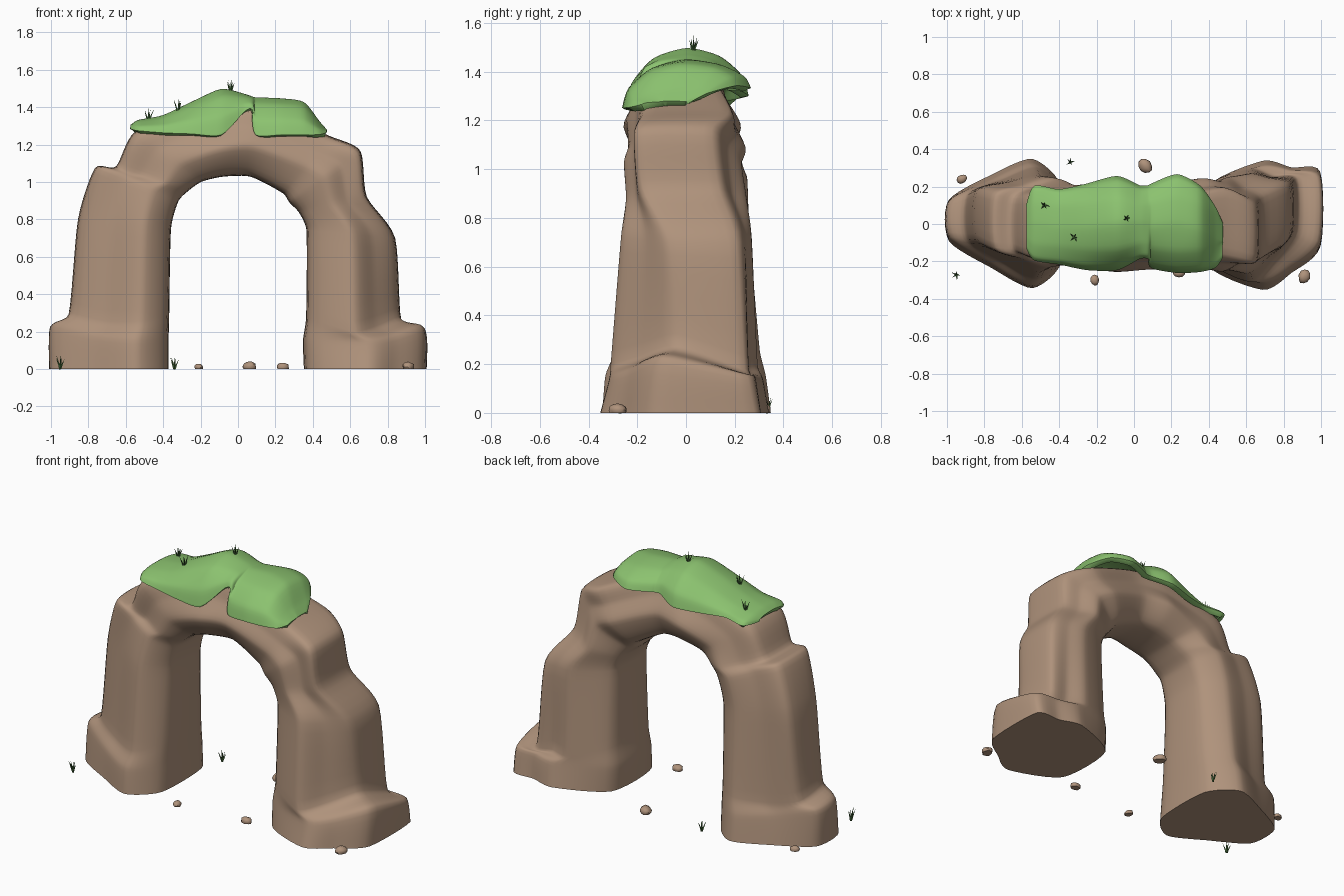
import bpy, bmesh, math, random
from mathutils import Vector, Matrix

random.seed(4)
cube = bpy.data.objects.get("Cube")
if cube:
    bpy.data.objects.remove(cube, do_unlink=True)


def material(name, colour):
    mat = bpy.data.materials.new(name)
    mat.use_nodes = True
    mat.diffuse_color = (*colour, 1)
    shader = next(n for n in mat.node_tree.nodes if n.type == 'BSDF_PRINCIPLED')
    shader.inputs["Base Color"].default_value = (*colour, 1)
    shader.inputs["Roughness"].default_value = 0.9
    return mat


ROCK = material("brown rock", (0.43, 0.29, 0.2))
MOSS = material("grass green", (0.26, 0.54, 0.16))
BLADE = material("dark green blades", (0.07, 0.17, 0.05))


def finish(name, bm, mat, sharp_angle=None):
    """Turn a bmesh into a named object, smooth up to the sharp angle."""
    mesh = bpy.data.meshes.new(name)
    bm.to_mesh(mesh)
    bm.free()
    mesh.materials.append(mat)
    if sharp_angle:
        mesh.shade_smooth()
        mesh.set_sharp_from_angle(angle=math.radians(sharp_angle))
    obj = bpy.data.objects.new(name, mesh)
    bpy.context.collection.objects.link(obj)
    return obj


def spline(points, steps, closed=False, tension=0.36):
    """Cardinal spline through the points; low tension keeps broad facets."""
    n = len(points)
    pick = (lambda i: points[i % n]) if closed else (lambda i: points[max(0, min(n - 1, i))])
    result = []
    for i in range(n if closed else n - 1):
        a, b, c, d = (pick(i + k) for k in (-1, 0, 1, 2))
        m0, m1 = (c - a) * tension, (d - b) * tension
        # keep tangents short where points lie close together
        limit = (c - b).length
        m0, m1 = (m * min(1, limit / max(m.length, 1e-6)) for m in (m0, m1))
        for s in range(steps):
            t = s / steps
            h = t * t * (3 - 2 * t)
            result.append(b.lerp(c, h) + m0 * (t * (1 - t) ** 2) - m1 * (t * t * (1 - t)))
    if not closed:
        result.append(points[-1].copy())
    return result


def loft(rings, steps, closed):
    """Skin a smooth surface over cross-sections, capping closed ones."""
    fine = [spline(r, steps, closed) for r in rings]
    columns = [spline(list(c), steps) for c in zip(*fine)]
    bm = bmesh.new()
    grid = [[bm.verts.new(p) for p in c] for c in columns]
    count = len(grid)
    for j in range(count if closed else count - 1):
        left, right = grid[j], grid[(j + 1) % count]
        for i in range(len(left) - 1):
            bm.faces.new((left[i], left[i + 1], right[i + 1], right[i]))
    if closed:
        bm.faces.new([c[0] for c in grid])
        bm.faces.new([c[-1] for c in reversed(grid)])
        bmesh.ops.recalc_face_normals(bm, faces=bm.faces)
    return bm


# Rock arch: inner x, z, outer x, z, front and back depth, front and back outer width
ARCH = [
    (-.385, 0, -.99, 0, .335, .35, .25, .35),
    (-.385, .16, -.985, .23, .325, .335, .2, .35),
    (-.38, .3, -.89, .31, .3, .3, .25, .5),
    (-.37, .75, -.84, .8, .25, .265, .35, .7),
    (-.33, .9, -.75, 1.07, .24, .25, .5, .6),
    (-.27, .96, -.64, 1.08, .22, .24, .6, .6),
    (-.2, 1.01, -.53, 1.27, .23, .21, .7, .7),
    (-.08, 1.04, -.14, 1.4, .25, .22, .4, .5),
    (.07, 1.04, .1, 1.4, .235, .19, .6, .5),
    (.25, .95, .48, 1.24, .235, .235, .7, .7),
    (.29, .9, .645, 1.16, .25, .22, .8, .45),
    (.34, .84, .68, .92, .24, .24, .7, .6),
    (.385, .74, .83, .7, .26, .275, .25, .75),
    (.385, .27, .865, .28, .3, .3, .1, .8),
    (.375, .15, .99, .235, .325, .315, .3, .8),
    (.38, 0, .995, 0, .35, .33, .35, .85),
]


def rock_ring(xi, zi, xo, zo, front, back, front_ratio, back_ratio):
    ridge = 0.38 + 0.12 * xo

    def side(depth, ratio):
        profile = [(0, 0.58), (ridge, 1), (ridge / 2 + 0.5, 0.6 + ratio * 0.35), (1, ratio)]
        points = []
        for u, width in profile:
            z = zi + (zo - zi) * u
            if z < 0.35:  # the feet slope down towards front and back
                z *= 1 - 0.55 * u * width ** 2
            wobble = random.uniform(-0.01, 0.01)
            points.append(Vector((xi + (xo - xi) * u, depth * width + wobble, z)))
        return points
    return side(-front, front_ratio) + side(back, back_ratio)[::-1]


finish("rock_arch", loft([rock_ring(*row) for row in ARCH], 6, True), ROCK, 60)

# Grass cap: x, front y, front z, top z, back y, back z
CAP = [
    (-.57, -.13, 1.28, 1.3, .1, 1.28),
    (-.53, -.19, 1.27, 1.325, .2, 1.28),
    (-.4, -.21, 1.26, 1.35, .18, 1.29),
    (-.25, -.24, 1.255, 1.42, .21, 1.29),
    (-.09, -.24, 1.25, 1.49, .25, 1.3),
    (.03, -.18, 1.37, 1.465, .2, 1.33),
    (.075, -.18, 1.385, 1.45, .2, 1.33),
    (.095, -.23, 1.25, 1.445, .21, 1.33),
    (.23, -.255, 1.25, 1.44, .26, 1.33),
    (.35, -.25, 1.25, 1.42, .2, 1.34),
    (.43, -.23, 1.25, 1.32, .09, 1.31),
    (.47, -.18, 1.26, 1.275, 0, 1.265),
]


def cap_section(x, yf, zf, top, yb, zb):
    def edge(y, z):
        return [Vector((x, y, z)), Vector((x, y * 0.9, z + (top - z) * 0.42)),
                Vector((x, y * 0.54, z + (top - z) * 0.83))]
    middle = Vector((x, (yf + yb) * 0.5, top))
    return edge(yf, zf) + [middle] + edge(yb, zb)[::-1]


cap = finish("grass_cap", loft([cap_section(*row) for row in CAP], 5, False), MOSS, 60)
shell = cap.modifiers.new("thickness", 'SOLIDIFY')
shell.thickness = 0.035
shell.offset = -0.6
rim = cap.modifiers.new("soft_rim", 'BEVEL')
rim.width = 0.01
rim.segments = 2
rim.limit_method = 'ANGLE'
rim.angle_limit = math.radians(60)

# Loose pebbles on the ground: x, y, length
PEBBLES = [(.06, .31, .085), (-.92, .24, .06), (-.21, -.3, .06),
           (.24, -.26, .07), (.91, -.28, .08)]
for number, (x, y, size) in enumerate(PEBBLES):
    bm = bmesh.new()
    bmesh.ops.create_icosphere(bm, subdivisions=2, radius=size / 2)
    for v in bm.verts:
        v.co *= random.uniform(0.9, 1.06)
        v.co.y *= 0.8
        v.co.z = max(0, v.co.z * 0.7 + size * 0.14)
    bm.transform(Matrix.Translation((x, y, 0)) @ Matrix.Rotation(number * 1.3 - 0.8, 4, 'Z'))
    finish(f"pebble_{number + 1}", bm, ROCK, 40)

# Grass tufts: x, y, base z, height
TUFTS = [(-.48, .1, 1.32, .08), (-.32, -.07, 1.365, .085), (-.04, .03, 1.475, .075),
         (-.95, -.27, 0, .085), (-.34, .33, 0, .07)]
for number, (x, y, z, height) in enumerate(TUFTS):
    bm = bmesh.new()
    for k in range(6):
        turn = k * math.tau / 5 + random.uniform(-0.3, 0.3)
        lean = 0.05 if k == 5 else random.uniform(0.25, 0.45)
        tall = height * (1 if k == 5 else random.uniform(0.7, 1))
        place = (Matrix.Translation((x, y, z)) @ Matrix.Rotation(turn, 4, 'Z')
                 @ Matrix.Rotation(lean, 4, 'Y') @ Matrix.Translation((0, 0, tall / 2)))
        bmesh.ops.create_cone(bm, segments=3, radius1=0.007, radius2=0,
                              depth=tall, cap_ends=True, matrix=place)
    finish(f"grass_tuft_{number + 1}", bm, BLADE)
